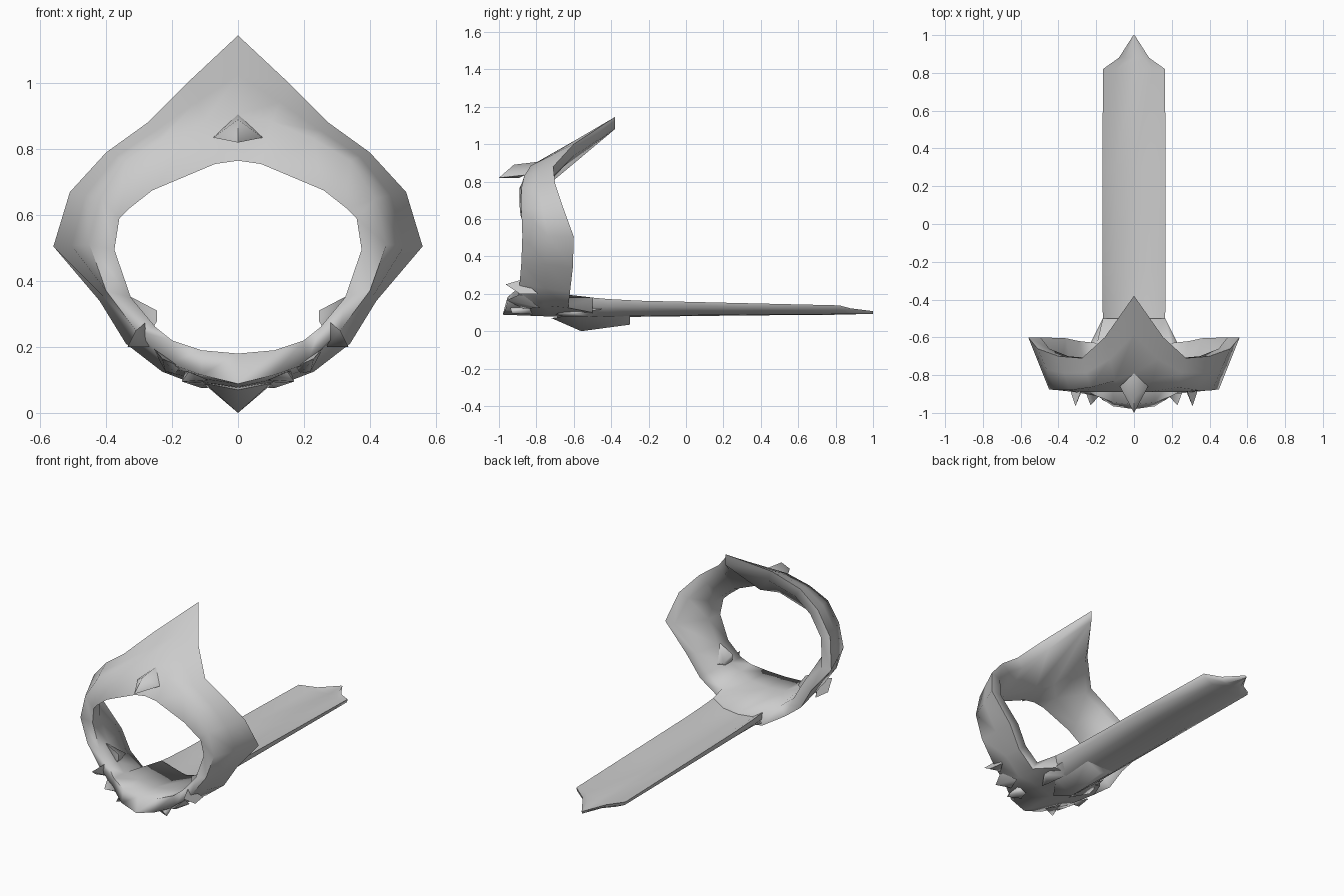
import bpy, bmesh, math
from mathutils import Vector

if "Cube" in bpy.data.objects:
    bpy.data.objects.remove(bpy.data.objects["Cube"])


def finish(bm, name, angle=85):
    bmesh.ops.recalc_face_normals(bm, faces=bm.faces)
    mesh = bpy.data.meshes.new(name)
    bm.to_mesh(mesh)
    bm.free()
    ob = bpy.data.objects.new(name, mesh)
    bpy.context.collection.objects.link(ob)
    bpy.ops.object.select_all(action='DESELECT')
    ob.select_set(True)
    bpy.context.view_layer.objects.active = ob
    bpy.ops.object.shade_smooth_by_angle(angle=math.radians(angle))
    return ob


def loft(name, sections, closed):
    """Skin a row of closed cross-sections, as a loop or with end caps."""
    bm = bmesh.new()
    rows = [[bm.verts.new(p) for p in s] for s in sections]
    n = len(rows[0])
    pairs = list(zip(rows, rows[1:]))
    if closed:
        pairs.append((rows[-1], rows[0]))
    else:
        bm.faces.new(rows[0])
        bm.faces.new(rows[-1])
    for a, b in pairs:
        for i in range(n):
            j = (i + 1) % n
            bm.faces.new((a[i], a[j], b[j], b[i]))
    return finish(bm, name)


def chip(name, points, paired):
    """Faceted solid: symmetric about x = 0, or a left/right pair."""
    bm = bmesh.new()
    flip = [(-x, y, z) for x, y, z in points]
    for group in ([points, flip] if paired else [points + flip]):
        verts = [bm.verts.new(p) for p in dict.fromkeys(group)]
        bmesh.ops.convex_hull(bm, input=verts)
    return finish(bm, name)


# Ring: stations from top to bottom (front inner, front outer, rear outer)
stations = [
    ((0, -.89, .765), (0, -.79, .905), (0, -.38, 1.145)),
    ((.07, -.89, .755), (.10, -.83, .885), (.155, -.60, 1.0)),
    ((.26, -.89, .675), (.23, -.865, .83), (.275, -.71, .88)),
    ((.33, -.885, .62), (.34, -.88, .765), (.40, -.70, .79)),
    ((.36, -.875, .59), (.415, -.88, .65), (.51, -.66, .67)),
    ((.375, -.865, .495), (.45, -.875, .51), (.56, -.60, .505)),
    ((.325, -.87, .35), (.40, -.88, .37), (.42, -.605, .34)),
    ((.25, -.885, .26), (.31, -.89, .25), (.34, -.62, .21)),
    ((.20, -.91, .22), (.21, -.90, .15), (.23, -.63, .125)),
    ((.11, -.945, .19), (.11, -.965, .115), (.165, -.50, .10)),
    ((0, -.955, .18), (0, -.98, .088), (0, -.50, .07)),
]
half = []
for front_in, front_out, rear in stations:
    fi, fo, ro = Vector(front_in), Vector(front_out), Vector(rear)
    inward = Vector((-ro.x, 0, .5 - ro.z)).normalized()
    ri = ro + inward * .065
    if ro.y == -.5:                       # platform meets the blade trough
        ri = ro + Vector((0, 0, .08 if ro.x else .065))
    mid = fi.lerp(ri, .12)
    mid.y = fi.y + (ri.y - fi.y) * .35
    half.append([fi, fo, fo.lerp(ro, .5), ro, ri, mid])
mirrored = [[Vector((-p.x, p.y, p.z)) for p in s] for s in half[-2:0:-1]]
loft("ring_guard", half + mirrored, True)

# Blade: shallow trough section, tapering to a point
profile = [(0, .5), (.6, .6), (1, 1), (.97, .6), (.6, .06), (0, 0)]
profile += [(-x, z) for x, z in profile[-2:0:-1]]
blade = []
for y, width, top, low in [(-.505, .165, .18, .07), (-.42, .166, .172, .072),
                           (-.25, .166, .163, .077), (.3, .166, .15, .084),
                           (.82, .165, .138, .088), (.88, .08, .122, .09),
                           (1.0, .003, .107, .092)]:
    blade.append([(x * width, y, low + z * (top - low)) for x, z in profile])
loft("long_blade", blade, False)

# Brow horn
chip("brow_horn", [(0, -1.0, .82), (0, -.92, .89), (0, -.79, .906),
                   (.075, -.86, .835), (0, -.89, .82)], False)

# Keel under the blade root
chip("keel", [(0, -.72, .07), (0, -.56, 0), (0, -.3, .035),
              (.10, -.58, .09), (.10, -.3, .085)], False)

# Root fins beside the keel
chip("root_fin", [(.10, -.70, .09), (.17, -.60, .095), (.15, -.60, .125),
                  (.155, -.45, .12), (.09, -.5, .075), (.11, -.64, .075)], True)

# Lower spikes at the front
chip("upper_spike", [(.31, -.965, .25), (.28, -.88, .275), (.335, -.89, .2),
                     (.27, -.87, .2), (.32, -.79, .2)], True)
chip("lower_spike", [(.23, -.96, .165), (.175, -.90, .14), (.26, -.88, .2),
                     (.19, -.87, .12), (.22, -.78, .125)], True)
chip("chin_spike", [(.17, -.93, .095), (.15, -.94, .125), (.09, -.9, .1),
                    (.12, -.82, .09), (.16, -.84, .13)], True)

# Inner tabs inside the ring
chip("inner_tab", [(.245, -.80, .31), (.245, -.80, .28), (.25, -.72, .285),
                   (.34, -.80, .36), (.28, -.80, .22), (.34, -.68, .26)], True)
